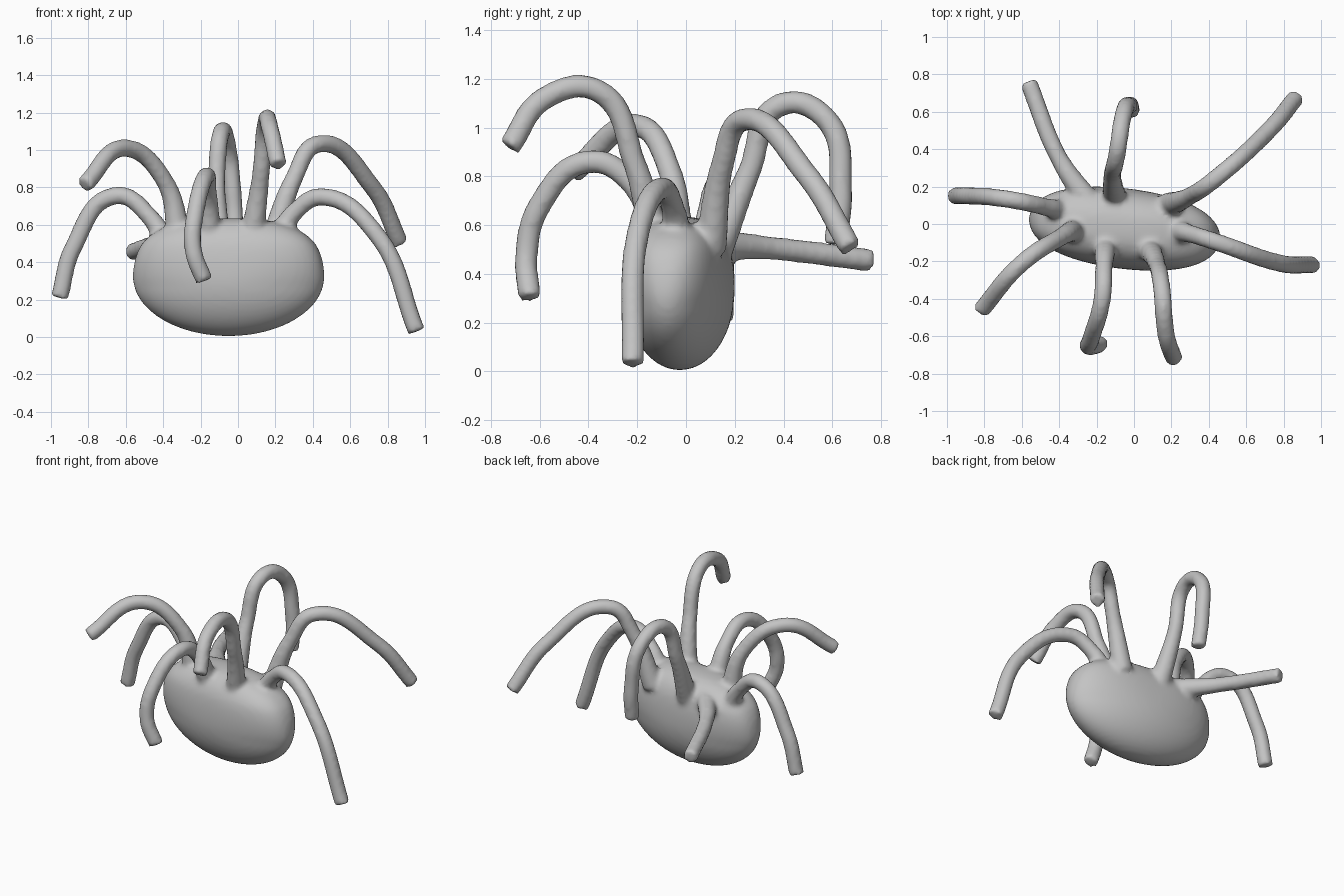
import bpy
import math
from mathutils import Matrix, Vector

cube = bpy.data.objects.get("Cube")
if cube:
    bpy.data.objects.remove(cube, do_unlink=True)

COLOUR = (0.55, 0.55, 0.55, 1)
grey = bpy.data.materials.new("plain_grey")
grey.use_nodes = True
grey.diffuse_color = COLOUR
grey.node_tree.nodes["Principled BSDF"].inputs["Base Color"].default_value = COLOUR


def make_body():
    """Flattened egg, squarer on top, turned slightly about the vertical."""
    bpy.ops.mesh.primitive_uv_sphere_add(segments=64, ring_count=40, radius=1)
    ob = bpy.context.object
    turn = Matrix.Rotation(math.radians(-7), 4, 'Z')
    for v in ob.data.vertices:
        p = v.co.copy()
        n = 2 + 0.6 * min(1, max(0, p.z * 1.5 + 0.2))
        p /= sum(abs(c) ** n for c in p) ** (1 / n)
        p = turn @ Vector((p.x * .515, p.y * .215, p.z * .315))
        v.co = p + Vector((-.05, -.025, .32))
    return ob


def make_arm(name, *points):
    """Round tube along a smooth path, thicker where it leaves the body."""
    cu = bpy.data.curves.new(name, 'CURVE')
    cu.dimensions = '3D'
    cu.bevel_depth = .048
    cu.bevel_resolution = 6
    cu.resolution_u = 16
    cu.use_fill_caps = True
    sp = cu.splines.new('BEZIER')
    sp.bezier_points.add(len(points) - 1)
    for bp, co in zip(sp.bezier_points, points):
        bp.co = co
        bp.handle_left_type = bp.handle_right_type = 'AUTO'
    sp.bezier_points[0].radius = 1.4
    ob = bpy.data.objects.new(name, cu)
    bpy.context.collection.objects.link(ob)
    return ob


body = make_body()

# Arms, each from its root inside the body, over the arch, to the tip
arms = [
    make_arm("left_front_arm", (.2, -.03, .5), (.31, -.055, .675), (.45, -.1, .75),
             (.74, -.2, .55), (.955, -.22, .03)),
    make_arm("left_back_arm", (.18, .1, .5), (.3, .15, .85), (.42, .23, 1.03),
             (.72, .5, .8), (.865, .675, .505)),
    make_arm("front_left_arm", (.07, -.12, .5), (.12, -.21, .85), (.15, -.36, 1.15),
             (.17, -.58, 1.12), (.215, -.725, .92)),
    make_arm("front_right_arm", (-.15, -.1, .5), (-.16, -.22, .77), (-.17, -.4, .86),
             (-.225, -.6, .68), (-.24, -.655, .47), (-.18, -.64, .3)),
    make_arm("right_front_arm", (-.31, -.03, .5), (-.39, -.07, .83), (-.6, -.21, 1.01),
             (-.82, -.465, .815)),
    make_arm("right_side_arm", (-.36, .06, .42), (-.47, .09, .64), (-.66, .13, .755),
             (-.88, .15, .48), (-.955, .15, .21)),
    make_arm("right_back_arm", (-.23, .1, .52), (-.4, .35, .505), (-.565, .76, .455)),
    make_arm("back_arm", (-.1, .12, .48), (-.115, .26, .82), (-.09, .38, 1.09),
             (-.06, .57, 1.04), (-.025, .635, .74), (-.015, .61, .52)),
]

# Join the body and arms
bpy.context.view_layer.update()
bpy.ops.object.select_all(action='DESELECT')
for ob in arms:
    ob.select_set(True)
bpy.context.view_layer.objects.active = arms[0]
bpy.ops.object.convert(target='MESH')
body.select_set(True)
bpy.context.view_layer.objects.active = body
bpy.ops.object.join()
body.name = "body_with_arms"

# Fuse them into one soft skin
remesh = body.modifiers.new("fuse", 'REMESH')
remesh.mode = 'VOXEL'
remesh.voxel_size = .016
soften = body.modifiers.new("soften", 'SMOOTH')
soften.factor = .5
soften.iterations = 6
bpy.ops.object.convert(target='MESH')
body.data.materials.clear()
body.data.materials.append(grey)
bpy.ops.object.shade_smooth()
